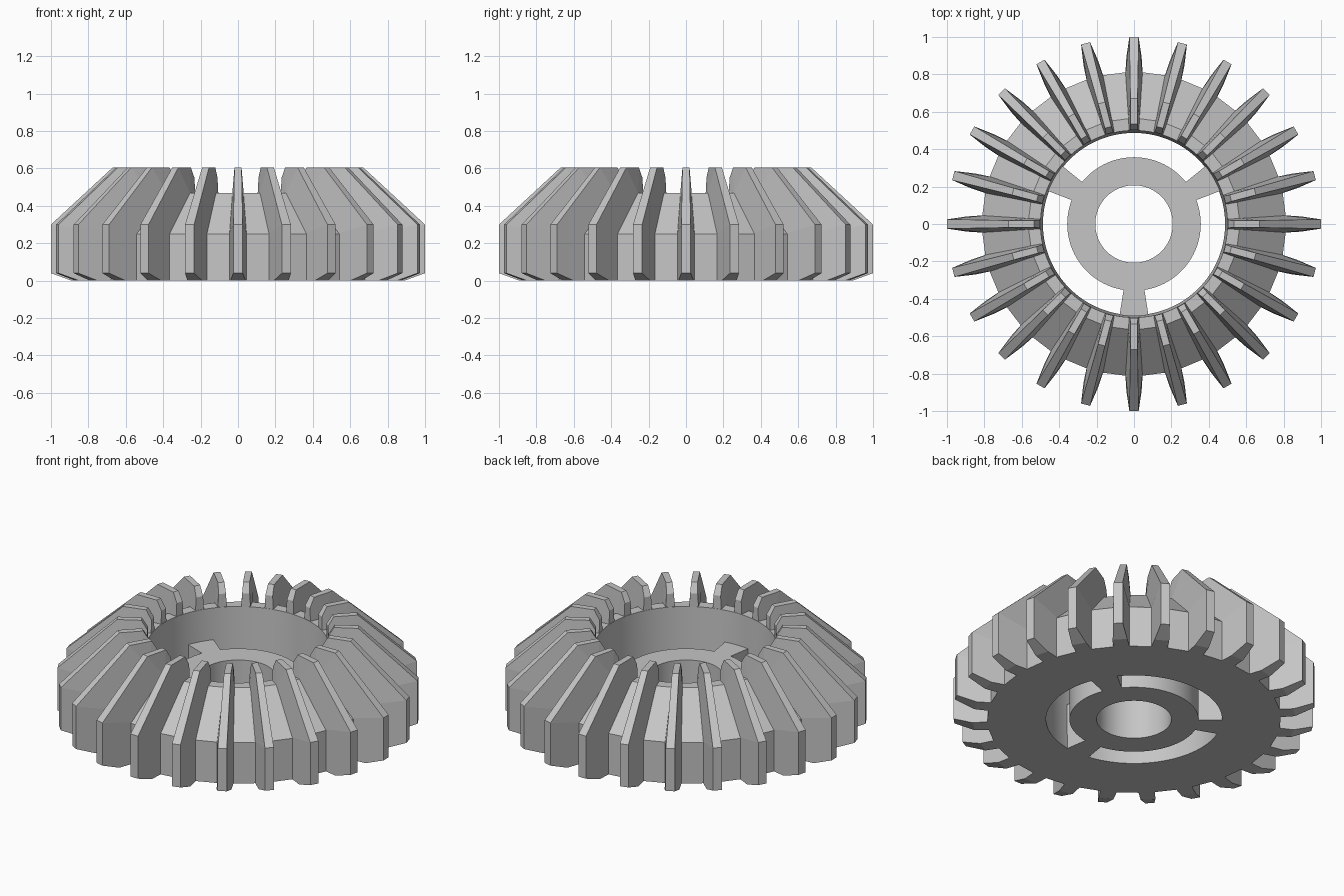
import bpy, bmesh
from math import sin, cos, pi, radians

cube = bpy.data.objects.get("Cube")
if cube:
    bpy.data.objects.remove(cube, do_unlink=True)

TEETH = 24
SEGS = 120                      # five segments per facet between teeth
STEP = 2 * pi / SEGS

grey = bpy.data.materials.new("light_grey_metal")
grey.use_nodes = True
GREY = (0.56, 0.56, 0.56, 1)
grey.diffuse_color = GREY
grey.node_tree.nodes["Principled BSDF"].inputs["Base Color"].default_value = GREY


def finish(bm, name, smooth=True):
    bmesh.ops.recalc_face_normals(bm, faces=bm.faces)
    mesh = bpy.data.meshes.new(name)
    bm.to_mesh(mesh)
    bm.free()
    mesh.materials.append(grey)
    ob = bpy.data.objects.new(name, mesh)
    bpy.context.collection.objects.link(ob)
    if smooth:
        bpy.ops.object.select_all(action='DESELECT')
        ob.select_set(True)
        bpy.context.view_layer.objects.active = ob
        bpy.ops.object.shade_smooth_by_angle(angle=radians(10))
    return ob


def polar(r, a, z):
    return (r * cos(a), r * sin(a), z)


def facet(a):
    """Radius factor that turns a circle into a polygon with corners at the teeth."""
    half = pi / TEETH
    return cos(half) / cos(a % (2 * half) - half)


# Gear body: round bore, faceted outside (radius, height, faceted)
profile = [(0.487, 0, False), (0.5, 0.47, False), (0.567, 0.47, True),
           (0.817, 0.25, True), (0.817, 0, True)]
bm = bmesh.new()
rings = []
for i in range(SEGS):
    a = i * STEP
    rings.append([bm.verts.new(polar(r * (facet(a) if f else 1), a, z))
                  for r, z, f in profile])
for i, ring in enumerate(rings):
    nxt = rings[(i + 1) % SEGS]
    for j in range(len(profile)):
        k = (j + 1) % len(profile)
        bm.faces.new((ring[j], nxt[j], nxt[k], ring[k]))
finish(bm, "gear_body")

# Hub: flat ring with three flared spokes, extruded upward
bm = bmesh.new()
cols = [[bm.verts.new(polar(r, i * STEP, 0)) for r in (0.207, 0.357, 0.492)]
        for i in range(SEGS)]
spoke_cells = {(c + d) % SEGS for c in (10, 50, 90) for d in range(-3, 3)}
for i, col in enumerate(cols):
    nxt = cols[(i + 1) % SEGS]
    for j in range(2 if i in spoke_cells else 1):
        bm.faces.new((col[j], col[j + 1], nxt[j + 1], nxt[j]))
bmesh.ops.delete(bm, geom=[v for v in bm.verts if not v.link_faces], context='VERTS')
base = bm.faces[:]
top = bmesh.ops.extrude_face_region(bm, geom=base, use_keep_orig=True)["geom"]
bmesh.ops.translate(bm, vec=(0, 0, 0.28),
                    verts=[v for v in top if isinstance(v, bmesh.types.BMVert)])
finish(bm, "hub_and_spokes")

# Teeth: narrow crest and wide root (radius, height, half width)
crest = [(0.89, 0, 0.041), (1, 0.04, 0.025), (1, 0.3, 0.025),
         (0.67, 0.605, 0.019), (0.535, 0.605, 0.018), (0.502, 0.55, 0.021)]
root = [(0.79, 0, 0.047), (0.79, 0.25, 0.047), (0.56, 0.46, 0.031),
        (0.502, 0.46, 0.026)]
# Flank faces as crest (c) and root (r) corners
flanks = [("c0", "c1", "c2", "r1", "r0"), ("c2", "c3", "r2", "r1"),
          ("c3", "c4", "r2"), ("c4", "c5", "r3", "r2")]
border = ["r0", "c0", "c1", "c2", "c3", "c4", "c5", "r3", "r2", "r1"]

bm = bmesh.new()
for n in range(TEETH):
    a = 2 * pi * n / TEETH
    sides = []
    for s in (-1, 1):
        side = {}
        for key, points in (("c", crest), ("r", root)):
            for i, (r, z, w) in enumerate(points):
                x, y = r, s * w
                side[key + str(i)] = bm.verts.new(
                    (x * cos(a) - y * sin(a), x * sin(a) + y * cos(a), z))
        sides.append(side)
        for face in flanks:
            bm.faces.new([side[k] for k in face])
    for p, q in zip(border, border[1:] + border[:1]):
        bm.faces.new((sides[0][p], sides[0][q], sides[1][q], sides[1][p]))
finish(bm, "teeth", smooth=False)
